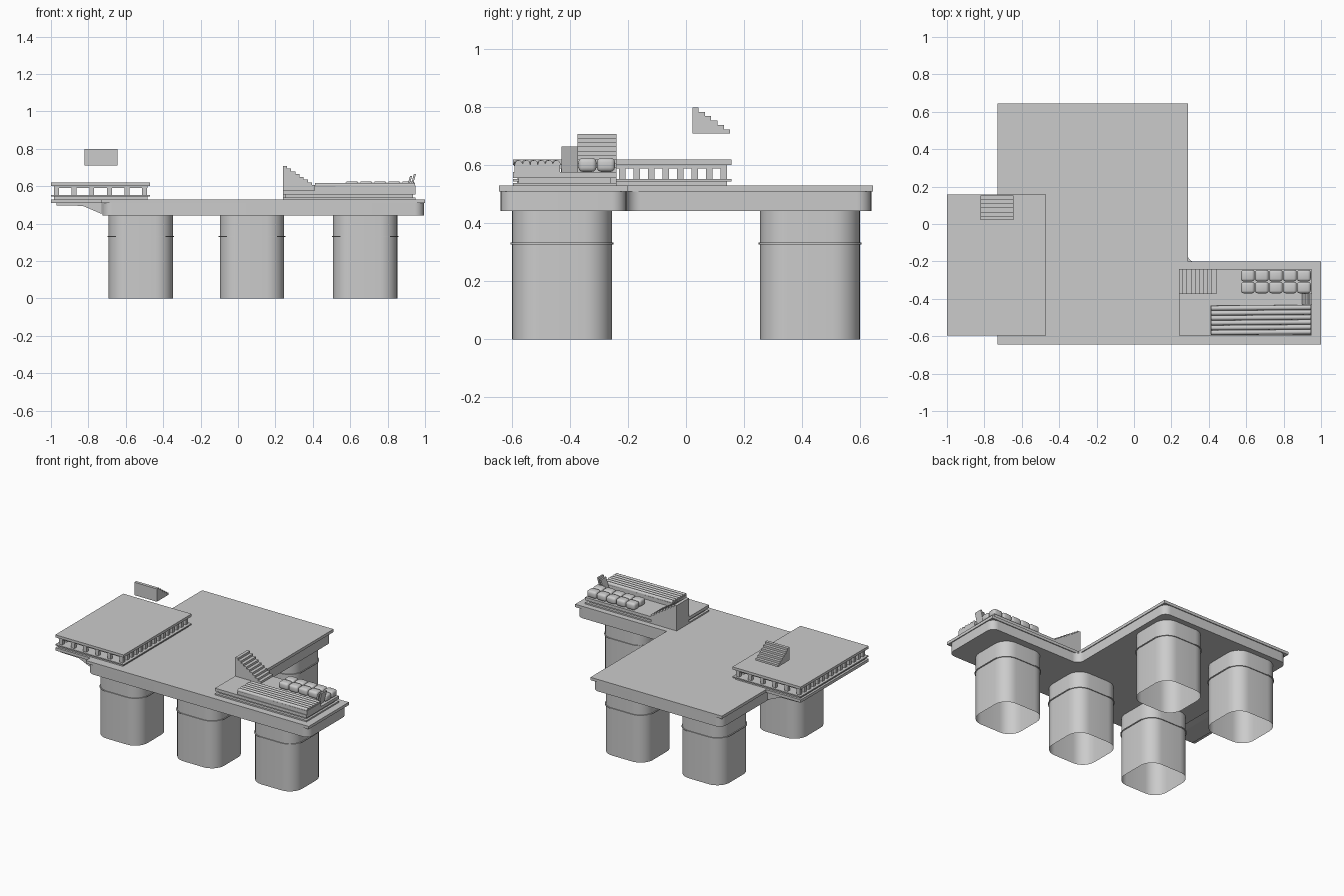
import bpy, bmesh, math
from mathutils import Matrix

if "Cube" in bpy.data.objects:
    bpy.data.objects.remove(bpy.data.objects["Cube"])


def finish(name, bm, smooth=False):
    bmesh.ops.recalc_face_normals(bm, faces=bm.faces[:])
    me = bpy.data.meshes.new(name)
    bm.to_mesh(me)
    bm.free()
    ob = bpy.data.objects.new(name, me)
    bpy.context.collection.objects.link(ob)
    if smooth:
        bpy.ops.object.select_all(action='DESELECT')
        bpy.context.view_layer.objects.active = ob
        ob.select_set(True)
        bpy.ops.object.shade_smooth_by_angle(angle=math.radians(35))
    return ob


def add_box(bm, x0, x1, y0, y1, z0, z1):
    m = Matrix.Translation(((x0 + x1) / 2, (y0 + y1) / 2, (z0 + z1) / 2))
    m = m @ Matrix.Diagonal((x1 - x0, y1 - y0, z1 - z0, 1))
    return bmesh.ops.create_cube(bm, size=1, matrix=m)['verts']


def box(name, *dims):
    bm = bmesh.new()
    add_box(bm, *dims)
    return finish(name, bm)


def prism(name, pts, axis, a, b, radius=0, caps=(True, True)):
    """Extrude a 2D outline along an axis; optionally round the long edges."""
    put = {'x': lambda p, t: (t, p[0], p[1]), 'y': lambda p, t: (p[0], t, p[1]),
           'z': lambda p, t: (p[0], p[1], t)}[axis]
    bm = bmesh.new()
    lo = [bm.verts.new(put(p, a)) for p in pts]
    hi = [bm.verts.new(put(p, b)) for p in pts]
    n = len(pts)
    bm.faces.new(lo)
    bm.faces.new(hi)
    for i in range(n):
        bm.faces.new((lo[i], lo[(i + 1) % n], hi[(i + 1) % n], hi[i]))
    if radius:
        long_edges = [e for e in bm.edges if (e.verts[0] in lo) != (e.verts[1] in lo)]
        bmesh.ops.bevel(bm, geom=long_edges, offset=radius, segments=8, profile=0.5,
                        affect='EDGES')
    i = 'xyz'.index(axis)
    drop = [f for f in bm.faces for t, keep in ((a, caps[0]), (b, caps[1]))
            if not keep and all(abs(v.co[i] - t) < 1e-5 for v in f.verts)]
    if drop:
        bmesh.ops.delete(bm, geom=drop, context='FACES')
    return finish(name, bm, bool(radius))


def stairs(u0, u1, z_base, z_low, z_top, n):
    """Side profile of a stair falling from u0 to u1."""
    pts = [(u0, z_base)]
    for i in range(n):
        z = z_top + (z_low - z_top) * i / (n - 1)
        pts += [(u0 + (u1 - u0) * i / n, z), (u0 + (u1 - u0) * (i + 1) / n, z)]
    return pts + [(u1, z_base)]


# L-shaped deck: rounded body under a sharp top slab
def ell(d):
    return [(-.73 + d, -.645 + d), (1 - d, -.645 + d), (1 - d, -.2 - d),
            (.29 - d, -.2 - d), (.29 - d, .645 - d), (-.73 + d, .645 - d)]


prism('deck_body', ell(.006), 'z', .443, .51, .05)
prism('deck_top', ell(0), 'z', .51, .53)

# Hollow pillars with a thin band
def square(cx, cy, h):
    return [(cx - h, cy - h), (cx + h, cy - h), (cx + h, cy + h), (cx - h, cy + h)]


for i, (cx, cy) in enumerate([(-.52, -.428), (.075, -.428), (.68, -.428),
                              (-.52, .428), (.075, .428)]):
    prism(f'pillar_{i}', square(cx, cy, .172), 'z', 0, .443, .095, (False, False))
    prism(f'pillar_band_{i}', square(cx, cy, .178), 'z', .328, .334, .1)

# Left platform: stacked slabs with balusters between
box('balcony_floor', -1, -.47, -.597, .157, .51, .53)
box('balcony_plinth', -.985, -.485, -.582, .142, .53, .545)
box('balcony_rail_bottom', -1, -.47, -.597, .157, .545, .553)
box('balcony_beam', -.985, -.485, -.582, .142, .59, .602)
box('balcony_roof', -1, -.47, -.597, .157, .602, .62)
bm = bmesh.new()
for i in range(6):
    x = -.97 + i * .094
    for y in (-.57, .13):
        add_box(bm, x - .013, x + .013, y - .011, y + .011, .553, .59)
for i in range(1, 14):
    y = -.57 + i * .05
    for x in (-.97, -.5):
        add_box(bm, x - .013, x + .013, y - .011, y + .011, .553, .59)
finish('balcony_balusters', bm)
prism('balcony_bracket', [(-.97, .51), (-.97, .498), (-.83, .495), (-.73, .452), (-.73, .51)],
      'y', -.58, .14)

# Raised stair above the left platform
prism('upper_stair', stairs(.022, .152, .71, .724, .8, 6), 'x', -.82, -.645)

# Right terrace base and stair
box('terrace_foot', .24, .95, -.597, -.24, .53, .54)
box('terrace_core', .255, .935, -.578, -.258, .54, .556)
box('terrace_floor', .24, .95, -.597, -.24, .556, .577)
prism('terrace_stair', stairs(.24, .44, .53, .592, .708, 9), 'y', -.375, -.24)

# Ribbed strip at the front of the terrace
box('strip_base', .41, .95, -.592, -.435, .577, .604)
bm = bmesh.new()
for i in range(6):
    y = -.579 + i * .0262
    m = (Matrix.Translation((.68, y, .605)) @ Matrix.Rotation(math.radians(.5), 4, 'Z')
         @ Matrix.Rotation(math.pi / 2, 4, 'Y'))
    bmesh.ops.create_cone(bm, cap_ends=True, segments=12, radius1=.013, radius2=.013,
                          depth=.535, matrix=m)
finish('strip_ribs', bm, True)

# Two rows of soft cushions
for r in range(2):
    for c in range(5):
        bm = bmesh.new()
        x, y = .572 + c * .075, -.371 + r * .064
        add_box(bm, x, x + .073, y, y + .062, .578, .626)
        bmesh.ops.bevel(bm, geom=bm.edges[:], offset=.015, segments=3, profile=.5,
                        affect='EDGES')
        finish(f'cushion_{r}_{c}', bm, True)

# Leaning back boards
for i, x in enumerate((.897, .917)):
    top = .655 + .01 * i
    prism(f'leaning_board_{i}', [(x, .578), (x + .011, .578), (x + .034, top), (x + .023, top)],
          'y', -.43, -.372)
